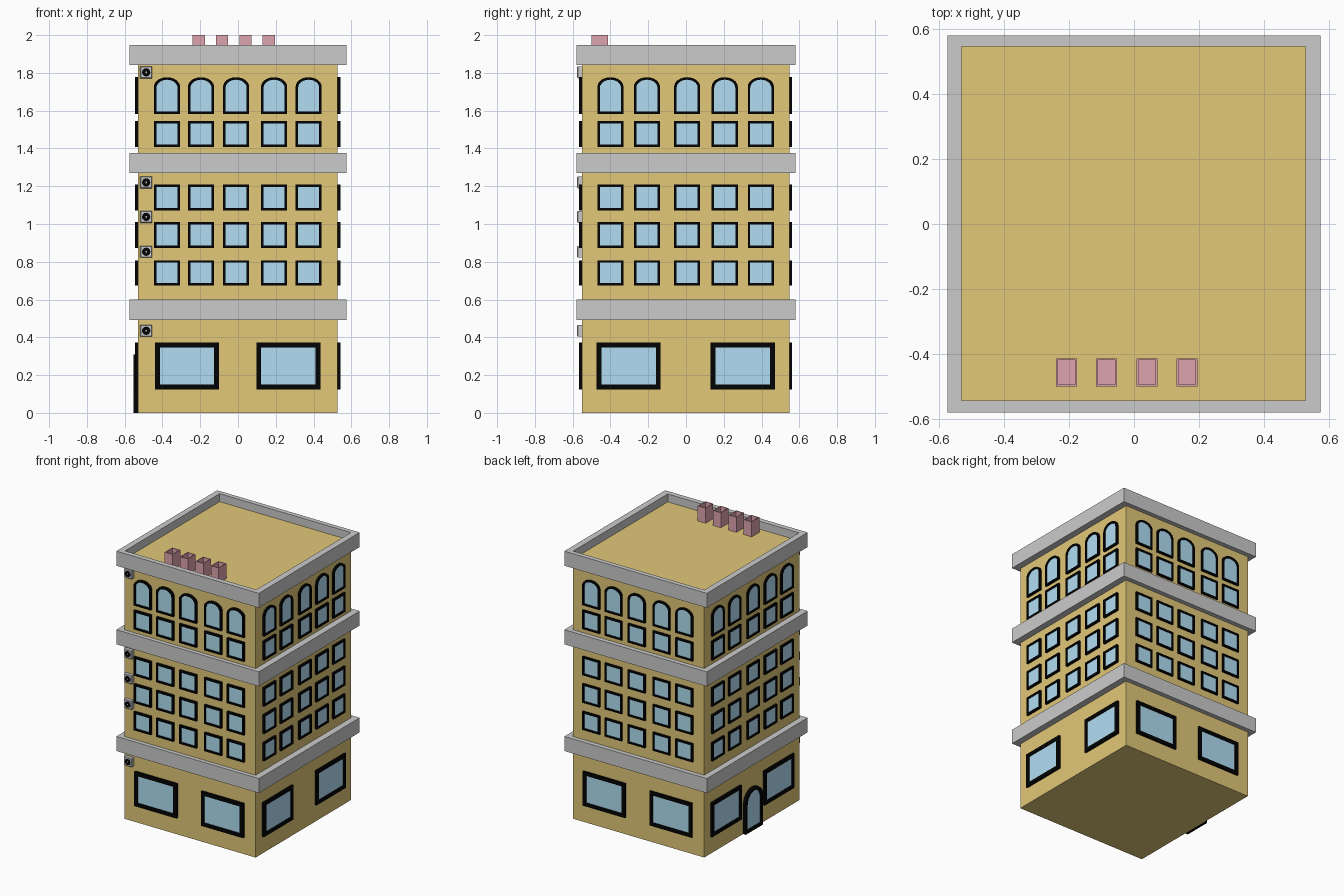
import bpy, bmesh, math
from mathutils import Vector

if "Cube" in bpy.data.objects:
    bpy.data.objects.remove(bpy.data.objects["Cube"])


def material(name, rgb):
    m = bpy.data.materials.new(name)
    m.diffuse_color = (*rgb, 1)
    m.use_nodes = True
    m.node_tree.nodes["Principled BSDF"].inputs["Base Color"].default_value = m.diffuse_color
    return m


WALL = material("wall", (0.76, 0.58, 0.19))
GLASS = material("glass", (0.44, 0.73, 0.90))
BLACK = material("black", (0.001, 0.001, 0.001))
PINK = material("pink", (0.74, 0.37, 0.43))
STONE = material("stone", (0.57, 0.57, 0.57))


def finish(name, bm, mat):
    bmesh.ops.recalc_face_normals(bm, faces=bm.faces)
    me = bpy.data.meshes.new(name)
    bm.to_mesh(me)
    bm.free()
    me.materials.append(mat)
    ob = bpy.data.objects.new(name, me)
    bpy.context.collection.objects.link(ob)
    return ob


def add_box(bm, lo, hi):
    verts = bmesh.ops.create_cube(bm, size=1)["verts"]
    for v in verts:
        v.co = [lo[i] if v.co[i] < 0 else hi[i] for i in range(3)]
    return verts


def box(name, lo, hi, mat):
    bm = bmesh.new()
    add_box(bm, lo, hi)
    return finish(name, bm, mat)


def open_box(bm, lo, hi, wall, floor):
    """Box with a rectangular recess in its top, down to height floor."""
    verts = add_box(bm, lo, hi)
    top = next(f for f in {f for v in verts for f in v.link_faces}
               if all(v.co.z == max(w.co.z for w in verts) for v in f.verts))
    bmesh.ops.inset_region(bm, faces=[top], thickness=wall)
    inner = bmesh.ops.extrude_discrete_faces(bm, faces=[top])["faces"][0]
    for v in inner.verts:
        v.co.z = floor


def ring(bm, outer, inner, place, d0, d1):
    """Solid border between two outlines, from depth d0 to d1."""
    loops = [[bm.verts.new(place(u, z, d)) for u, z in pts]
             for pts, d in ((outer, d0), (outer, d1), (inner, d1), (inner, d0))]
    n = len(outer)
    for k in range(4):
        a, b = loops[k], loops[(k + 1) % 4]
        for i in range(n):
            j = (i + 1) % n
            bm.faces.new((a[i], a[j], b[j], b[i]))


def outline(c, w, z0, z1, arch):
    r = w / 2
    pts = [(c - r, z0), (c + r, z0)]
    if not arch:
        return pts + [(c + r, z1), (c - r, z1)]
    n = 12
    return pts + [(c + r * math.cos(math.pi * i / n),
                   z1 - arch + arch * math.sin(math.pi * i / n)) for i in range(n + 1)]


def opening(frames, panes, place, c, w, z0, z1, t, depth, arch=0):
    """Black frame plus slightly recessed pane."""
    outer = outline(c, w, z0, z1, arch)
    inner = outline(c, w - 2 * t, z0 + t, z1 - t, arch - t / 2 if arch else 0)
    ring(frames, outer, inner, place, -0.004, depth)
    panes.faces.new([panes.verts.new(place(u, z, depth * 0.5)) for u, z in inner])


# Main block
X0, X1, Y0, Y1 = -0.53, 0.527, -0.55, 0.547
ROOF = 1.89
box("building_body", (X0, Y0, 0), (X1, Y1, ROOF), WALL)

# Stone bands and hollow roof parapet
BX, BY = 0.574, 0.58
for name, z0, z1 in (("lower_band", 0.493, 0.599), ("upper_band", 1.27, 1.376)):
    box(name, (-BX, -BY, z0), (BX, BY, z1), STONE)
bm = bmesh.new()
rect = lambda x0, y0, x1, y1: [(x0, y0), (x1, y0), (x1, y1), (x0, y1)]
ring(bm, rect(-BX, -BY, BX, BY), rect(X0, Y0 + .007, X1, Y1 - .001),
     lambda u, v, d: (u, v, d), 1.842, 1.948)
finish("roof_parapet", bm, STONE)

# Windows: each wall has an origin, a sideways axis and an outward axis
NARROW = (-0.376, -0.196, -0.010, 0.191, 0.374)
WIDE = (-0.400, -0.207, 0.006, 0.205, 0.396)
walls = (
    ("front", (0, Y0, 0), (1, 0, 0), (0, -1, 0), NARROW, (-0.270, 0.267), 0.017),
    ("back", (0, Y1, 0), (-1, 0, 0), (0, 1, 0), NARROW, (-0.270, 0.267), 0.013),
    ("right", (X1, 0, 0), (0, 1, 0), (1, 0, 0), WIDE, (-0.304, 0.301), 0.015),
    ("left", (X0, 0, 0), (0, -1, 0), (-1, 0, 0), WIDE, (-0.304, 0.301), 0.014),
)
ROWS = ((0.674, 0.808, 0), (0.872, 1.01, 0), (1.072, 1.208, 0),
        (1.408, 1.546, 0), (1.582, 1.777, 0.05))
for side, origin, across, out, columns, shop, depth in walls:
    o, a, n = Vector(origin), Vector(across), Vector(out)

    def place(u, z, d):
        return o + a * u + n * d + Vector((0, 0, z))

    frames, panes = bmesh.new(), bmesh.new()
    for c in columns:
        for z0, z1, arch in ROWS:
            opening(frames, panes, place, c, 0.138, z0, z1, 0.013, depth, arch)
    for c in shop:
        opening(frames, panes, place, c, 0.34, 0.123, 0.373, 0.026, depth)
    finish(side + "_window_frames", frames, BLACK)
    finish(side + "_window_panes", panes, GLASS)

    # Arched entrance on the left wall
    if side == "left":
        frames, panes = bmesh.new(), bmesh.new()
        opening(frames, panes, place, 0, 0.2, 0, 0.308, 0.022, 0.022, 0.09)
        finish("door_frame", frames, BLACK)
        finish("door_pane", panes, GLASS)

# Cooling units down the front left edge
for i, z in enumerate((0.435, 0.853, 1.038, 1.22, 1.803), 1):
    x, r, front = -0.486, 0.0315, -0.576
    bm = bmesh.new()
    add_box(bm, (x - r, front, z - r), (x + r, Y0 + 0.003, z + r))
    edges = [e for e in bm.edges if all(v.co.y < front + 0.001 for v in e.verts)]
    bmesh.ops.bevel(bm, geom=edges, offset=0.004, segments=1, affect='EDGES')
    finish(f"cooling_unit_{i}", bm, STONE)
    bm = bmesh.new()
    circle = lambda rad: [(x + rad * math.cos(k * math.pi / 8),
                           z + rad * math.sin(k * math.pi / 8)) for k in range(16)]
    ring(bm, circle(0.022), circle(0.005), lambda u, v, d: (u, d, v), front - 0.002, front + 0.002)
    finish(f"cooling_fan_{i}", bm, BLACK)

# Row of hollow chimneys on the roof
for i, x in enumerate((-0.208, -0.085, 0.04, 0.163), 1):
    bm = bmesh.new()
    open_box(bm, (x - 0.032, -0.5, ROOF - 0.005), (x + 0.032, -0.413, 2.0), 0.008, 1.96)
    finish(f"chimney_{i}", bm, PINK)
